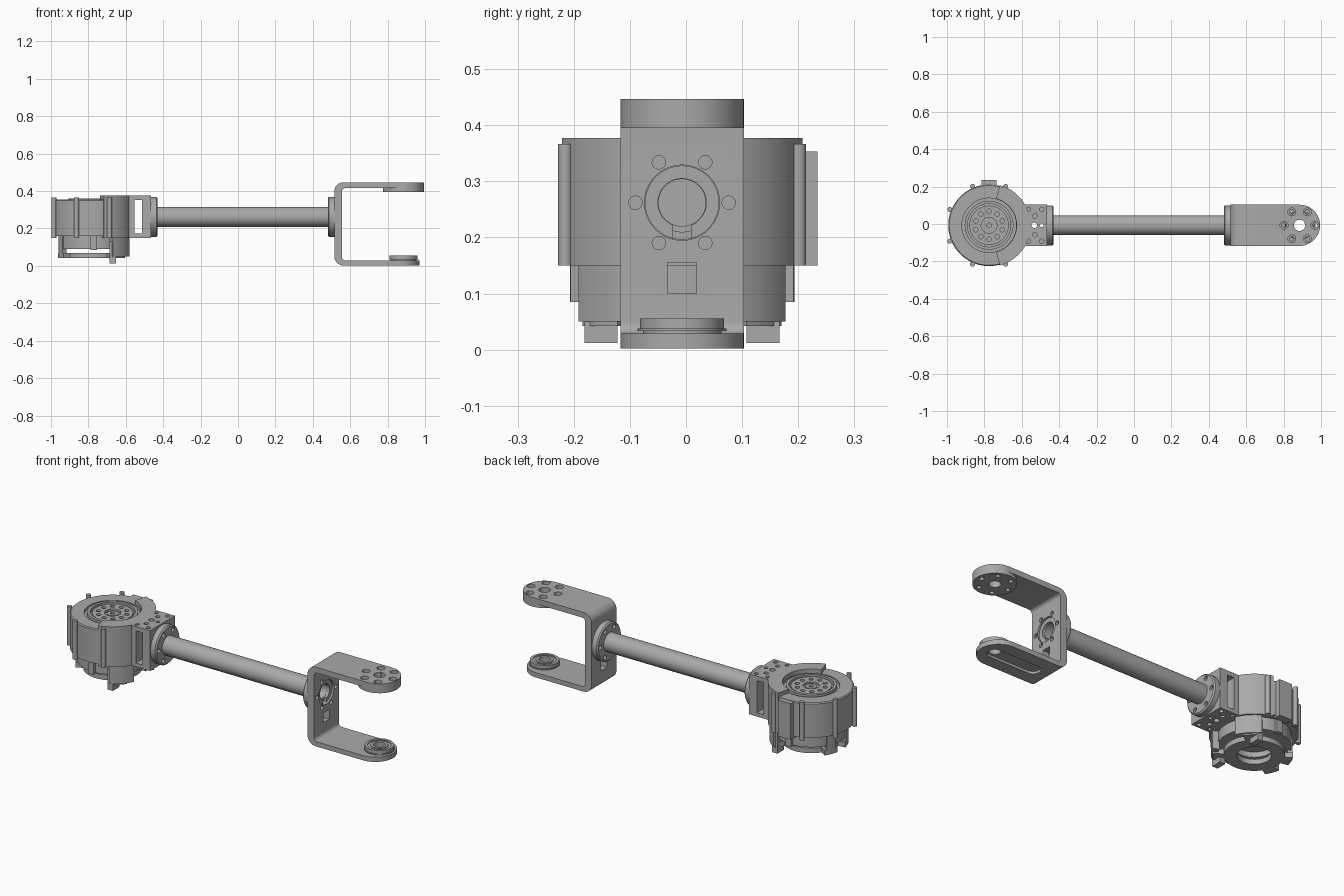
import bpy, bmesh, math
from mathutils import Matrix, Vector

old = bpy.data.objects.get("Cube")
if old:
    bpy.data.objects.remove(old, do_unlink=True)

GREY = bpy.data.materials.new("machined_grey")
GREY.use_nodes = True
GREY.diffuse_color = (0.4, 0.4, 0.4, 1)
GREY.node_tree.nodes["Principled BSDF"].inputs["Base Color"].default_value = (0.4, 0.4, 0.4, 1)

CY = -0.007        # shared centre plane
TZ = 0.262         # tube axis height
MX = -0.775        # motor axis
FX = 0.885         # fork pivot axis
TURN = math.tau


def finish(name, bm):
    bmesh.ops.remove_doubles(bm, verts=bm.verts, dist=1e-5)
    bmesh.ops.recalc_face_normals(bm, faces=bm.faces)
    mesh = bpy.data.meshes.new(name)
    bm.to_mesh(mesh)
    bm.free()
    mesh.materials.append(GREY)
    ob = bpy.data.objects.new(name, mesh)
    bpy.context.scene.collection.objects.link(ob)
    return smooth(ob)


def smooth(ob):
    for p in ob.data.polygons:
        p.use_smooth = True
    ob.data.set_sharp_from_angle(angle=math.radians(32))
    return ob


def lathe(name, profile, at, axis="Z", start=0, end=360, n=64):
    """Revolve a closed (radius, height) profile, fully or over a sector."""
    bm = bmesh.new()
    full = end - start >= 360
    a0, a1 = math.radians(start), math.radians(end)
    rings = []
    for i in range(n if full else n + 1):
        a = a0 + (a1 - a0) * i / n
        rings.append([bm.verts.new((r * math.cos(a), r * math.sin(a), z)) for r, z in profile])
    m = len(profile)
    for i in range(n):
        A, B = rings[i], rings[(i + 1) % len(rings)]
        for j in range(m):
            k = (j + 1) % m
            if profile[j][0] > 0 or profile[k][0] > 0:
                bm.faces.new((A[j], A[k], B[k], B[j]))
    if not full:
        bm.faces.new(rings[0])
        bm.faces.new(rings[-1])
    turn = Matrix.Rotation(TURN / 4, 4, "Y") if axis == "X" else Matrix()
    bm.transform(Matrix.Translation(at) @ turn)
    return finish(name, bm)


def tube(name, r, lo, hi, at, axis="Z", inner=0, n=48, **kw):
    return lathe(name, [(inner, lo), (r, lo), (r, hi), (inner, hi)], at, axis, n=n, **kw)


def prism(name, pts, lo, hi, axis="Y"):
    """Extrude an outline along y (points are x, z) or z (points are x, y)."""
    bm = bmesh.new()
    put = (lambda p, d: (p[0], d, p[1])) if axis == "Y" else (lambda p, d: (p[0], p[1], d))
    face = bm.faces.new([bm.verts.new(put(p, lo)) for p in pts])
    ext = bmesh.ops.extrude_face_region(bm, geom=[face])["geom"]
    move = Vector((0, hi - lo, 0)) if axis == "Y" else Vector((0, 0, hi - lo))
    bmesh.ops.translate(bm, vec=move, verts=[v for v in ext if isinstance(v, bmesh.types.BMVert)])
    return finish(name, bm)


def box(name, x0, x1, y0, y1, z0, z1):
    return prism(name, [(x0, z0), (x1, z0), (x1, z1), (x0, z1)], y0, y1)


def combine(ob, tools, op="DIFFERENCE"):
    for t in tools:
        mod = ob.modifiers.new("bool", "BOOLEAN")
        mod.operation, mod.solver, mod.object = op, "EXACT", t
    bpy.context.view_layer.update()
    ev = ob.evaluated_get(bpy.context.evaluated_depsgraph_get())
    mesh = bpy.data.meshes.new_from_object(ev)
    ob.modifiers.clear()
    ob.data = mesh
    for t in tools:
        bpy.data.objects.remove(t, do_unlink=True)
    return smooth(ob)


def circle(count, r, phase=0):
    return [(r * math.cos(phase + TURN * i / count), r * math.sin(phase + TURN * i / count))
            for i in range(count)]


def arc(cx, cz, r, a, b, n=8):
    return [(cx + r * math.cos(math.radians(a + (b - a) * i / n)),
             cz + r * math.sin(math.radians(a + (b - a) * i / n))) for i in range(n + 1)]


def axial_holes(x0, x1):
    return [tube("cutter", 0.012, x0, x1, (0, CY + u, TZ + v), "X", n=16)
            for u, v in circle(6, 0.083)]


# Fork: two L-shaped halves with rounded elbows and round arm ends
X0, X1, SEAM = 0.515, 0.555, 0.127
HW = 0.11
upper = prism("fork_upper", [(X0, SEAM)] + arc(X0 + 0.05, 0.397, 0.05, 180, 90)
              + [(FX, 0.447), (FX, 0.416)] + arc(X1 + 0.02, 0.396, 0.02, 90, 180)
              + [(X1, SEAM)], CY - HW, CY + HW)
lower = prism("fork_lower", [(X0, SEAM)] + arc(X0 + 0.05, 0.052, 0.05, 180, 270)
              + [(0.86, 0.002), (0.86, 0.029)] + arc(X1 + 0.02, 0.049, 0.02, 270, 180)
              + [(X1, SEAM)], CY - HW, CY + HW)
combine(upper, [tube("boss", HW, 0.395, 0.447, (FX, CY, 0))], "UNION")
combine(lower, [tube("end", HW, 0.002, 0.029, (0.86, CY, 0))], "UNION")

# Fork holes: pivot, counterbored bolts, tube seat, cable window and underside slot
cuts = [tube("cutter", 0.03, 0.3, 0.5, (FX, CY, 0))]
for u, v in circle(6, 0.083):
    cuts.append(tube("cutter", 0.021, 0.425, 0.5, (FX + u, CY + v, 0), n=24))
    cuts.append(tube("cutter", 0.012, 0.38, 0.43, (FX + u, CY + v, 0), n=16))
cuts.append(tube("cutter", 0.067, 0.5, 0.6, (0, CY, TZ), "X"))
cuts += axial_holes(0.5, 0.6)
window = (0.5, 0.6, CY - 0.026, CY + 0.026, 0.1, 0.155)
cuts.append(box("cutter", *window))
combine(upper, cuts)
slot = [(x, CY + y) for x, y in arc(FX, 0, 0.04, -90, 90, 16) + arc(0.64, 0, 0.04, 90, 270, 16)]
combine(lower, [box("cutter", *window), prism("cutter", slot, -0.02, 0.016, "Z"),
                tube("cutter", 0.03, -0.05, 0.1, (FX, CY, 0))])

# Lower pivot bearing
lathe("pivot_bearing", [(0.03, 0.027), (0.07, 0.027), (0.07, 0.033), (0.079, 0.033), (0.079, 0.038),
                        (0.075, 0.038), (0.075, 0.056), (0.06, 0.056), (0.06, 0.051), (0.045, 0.051),
                        (0.045, 0.056), (0.03, 0.056)], (FX, CY, 0))

# Tube and its two bolted flanges
tube("arm_tube", 0.053, -0.45, 0.53, (0, CY, TZ), "X", inner=0.042)
hub = lathe("fork_flange", [(0.043, 0.48), (0.1, 0.48), (0.107, 0.487), (0.107, X0), (0.066, X0),
                            (0.066, 0.545), (0.043, 0.545)], (0, CY, TZ), "X")
combine(hub, axial_holes(0.47, 0.53)
        + [box("cutter", 0.525, 0.56, CY - 0.016, CY + 0.016, 0.19, 0.225)])
flange = lathe("motor_flange", [(0.043, -0.465), (0.107, -0.465), (0.107, -0.437), (0.1, -0.43),
                                (0.043, -0.43)], (0, CY, TZ), "X")
combine(flange, axial_holes(-0.48, -0.42))

# Hollow bracket joining the motor to the tube
bracket = box("motor_bracket", -0.61, -0.465, CY - HW, CY + HW, 0.15, 0.377)
cuts = [box("cutter", -0.553, -0.513, -0.2, 0.2, 0.172, 0.352)]
for x, y in ((-0.565, 0.085), (-0.493, 0.085), (-0.53, 0.05)):
    for s in (-1, 1):
        for lo, hi in ((0.355, 0.4), (0.1, 0.165)):
            cuts.append(tube("cutter", 0.012, lo, hi, (x, CY + s * y, 0), n=16))
for x, r in ((-0.533, 0.015), (-0.493, 0.01)):
    cuts.append(tube("cutter", r, 0.1, 0.4, (x, CY, 0), n=16))
combine(bracket, cuts)

# Motor housing with stepped output face
M = (MX, CY, 0)
body = lathe("motor_body", [
    (0, 0.335), (0.012, 0.335), (0.012, 0.35), (0.03, 0.35), (0.03, 0.342), (0.042, 0.342),
    (0.042, 0.354), (0.105, 0.354), (0.105, 0.338), (0.115, 0.338), (0.115, 0.36), (0.13, 0.36),
    (0.13, 0.342), (0.145, 0.342), (0.145, 0.355), (0.213, 0.355), (0.218, 0.35), (0.218, 0.16),
    (0.182, 0.16), (0.182, 0.09), (0.1, 0.09), (0.1, 0.12), (0, 0.12)], M, n=96)
combine(body, [tube("cutter", 0.012, 0.335, 0.4, (MX + u, CY + v, 0), n=16)
               for u, v in circle(10, 0.075, TURN / 20)])

# Raised collar wrapping the bracket side
lathe("motor_collar", [(0.147, 0.35), (0.147, 0.377), (0.222, 0.377), (0.222, 0.15),
                       (0.195, 0.15), (0.195, 0.35)], M, start=-75, end=75, n=40)

# Screw lugs and side tab
for a in (67, 113, 158):
    for s in (-1, 1):
        c = math.radians(a * s)
        tube("screw_lug", 0.013, 0.15, 0.367, (MX + 0.226 * math.cos(c), CY + 0.226 * math.sin(c), 0), n=16)
box("side_tab", MX - 0.04, MX + 0.04, 0.19, 0.234, 0.15, 0.353)

# Bottom frame: ring, posts, guards, spokes and feet
tube("bottom_ring", 0.15, 0.042, 0.07, M, inner=0.085, n=64)
for s in (-1, 1):
    def sector(name, r0, r1, z0, z1, a, b):
        lo, hi = sorted((a * s, b * s))
        tube(name, r1, z0, z1, M, inner=r0, start=lo, end=hi, n=10)
    sector("rear_post", 0.165, 0.19, 0.042, 0.165, 150, 166)
    sector("rear_spoke", 0.145, 0.19, 0.042, 0.07, 146, 170)
    sector("side_clip", 0.175, 0.2, 0.085, 0.16, 84, 94)
    sector("front_guard", 0.178, 0.213, 0.05, 0.155, 24, 60)
    sector("guard_spoke", 0.145, 0.205, 0.042, 0.07, 34, 60)
    y0, y1 = sorted((CY + s * 0.115, CY + s * 0.174))
    box("foot", -0.686, -0.652, y0, y1, 0.012, 0.13)
